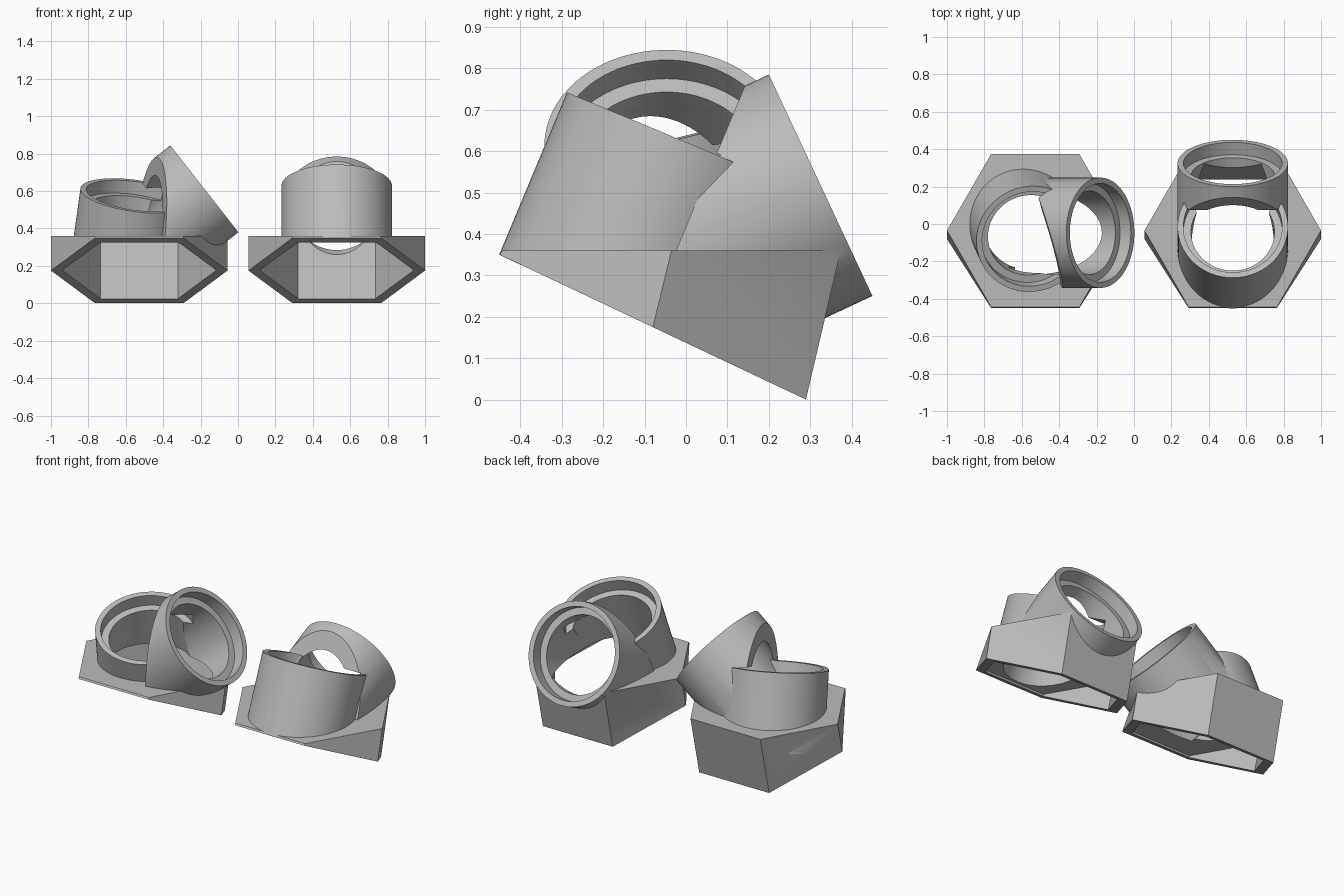
import bpy, bmesh, math
from mathutils import Vector, Matrix

if "Cube" in bpy.data.objects:
    bpy.data.objects.remove(bpy.data.objects["Cube"])

R_OUT, R_STEP, R_BORE, STEP = 0.295, 0.264, 0.223, 0.073
TILT = math.radians(25.3)
HEX = 0.472

grey = bpy.data.materials.new("plain_grey")
grey.diffuse_color = (0.5, 0.5, 0.5, 1)
grey.use_nodes = True
grey.node_tree.nodes["Principled BSDF"].inputs["Base Color"].default_value = grey.diffuse_color


def to_object(bm, name):
    bmesh.ops.recalc_face_normals(bm, faces=bm.faces)
    me = bpy.data.meshes.new(name)
    bm.to_mesh(me)
    bm.free()
    ob = bpy.data.objects.new(name, me)
    bpy.context.collection.objects.link(ob)
    return ob


def rod(p, q, r, name):
    """Solid cylinder from p to q."""
    d = q - p
    m = Matrix.Translation((p + q) / 2) @ d.to_track_quat('Z', 'Y').to_matrix().to_4x4()
    bm = bmesh.new()
    bmesh.ops.create_cone(bm, cap_ends=True, segments=96, radius1=r, radius2=r,
                          depth=d.length, matrix=m)
    return to_object(bm, name)


def wedge(cx, r, top, drop, name):
    """Hexagonal block with a level top and a tilted bottom."""
    bm = bmesh.new()
    low, high = [], []
    for i in range(6):
        a = math.radians(60 * i)
        x, v = r * math.cos(a), r * math.sin(a)
        low.append(bm.verts.new((cx + x, -0.08 + v * math.cos(TILT) - drop * math.sin(TILT),
                                 0.175 - v * math.sin(TILT) - drop * math.cos(TILT))))
        high.append(bm.verts.new((cx + x, -0.035 + v, top)))
    bm.faces.new(low)
    bm.faces.new(high)
    for i in range(6):
        j = (i + 1) % 6
        bm.faces.new((low[i], low[j], high[j], high[i]))
    return to_object(bm, name)


def half_space(point, normal, name):
    """Big box filling the side of a plane that the normal points to."""
    n = normal.normalized()
    m = Matrix.Translation(point + n) @ n.to_track_quat('Z', 'Y').to_matrix().to_4x4()
    bm = bmesh.new()
    bmesh.ops.create_cube(bm, size=2, matrix=m)
    return to_object(bm, name)


def combine(target, other, op):
    mod = target.modifiers.new("join", 'BOOLEAN')
    mod.operation, mod.solver, mod.object = op, 'EXACT', other
    bpy.context.view_layer.objects.active = target
    bpy.ops.object.modifier_apply(modifier=mod.name)
    bpy.data.objects.remove(other)


def fitting(name, cx, rim1, axis1, rim2, axis2):
    a1, a2 = axis1.normalized(), axis2.normalized()
    side = (a2 - a2.dot(a1) * a1).normalized()

    # outer tubes, the second one trimmed alongside the first
    tube = rod(rim1 - a1 * 0.45, rim1, R_OUT, name)
    branch = rod(rim2 - a2 * 0.75, rim2, R_OUT, "branch_tube")
    combine(branch, half_space(rim1 + side * 0.095, -side, "trim"), 'DIFFERENCE')
    combine(tube, branch, 'UNION')

    # hexagonal base, with everything below its tilted bottom removed
    combine(tube, wedge(cx, HEX, 0.36, 0, "base"), 'UNION')
    down = Vector((0, -math.sin(TILT), -math.cos(TILT)))
    combine(tube, half_space(Vector((cx, -0.08, 0.175)) + down * 0.0005, down, "floor_cut"),
            'DIFFERENCE')

    # hollow inside of the base
    combine(tube, wedge(cx, 0.412, 0.335, 0.02, "cavity"), 'DIFFERENCE')

    # stepped bores
    for rim, a, depth in ((rim1, a1, 0.41), (rim2, a2, 0.53)):
        combine(tube, rod(rim - a * depth, rim + a * 0.003, R_BORE, "bore"), 'DIFFERENCE')
        combine(tube, rod(rim - a * STEP, rim + a * 0.004, R_STEP, "step"), 'DIFFERENCE')

    tube.data.materials.clear()
    tube.data.materials.append(grey)
    for f in tube.data.polygons:
        f.material_index = 0
    bpy.ops.object.select_all(action='DESELECT')
    tube.select_set(True)
    bpy.context.view_layer.objects.active = tube
    bpy.ops.object.shade_smooth_by_angle(angle=math.radians(30))


V = Vector
# fitting with its branch pointing back
fitting("right_tube_fitting", 0.528, V((0.528, -0.015, 0.628)), V((0, 0.386, 0.923)),
        V((0.528, 0.325, 0.5175)), V((0, 0.907, 0.424)))
# fitting with its branch pointing sideways
fitting("left_tube_fitting", -0.528, V((-0.55, -0.08, 0.575)), V((0.132, -0.287, 0.949)),
        V((-0.18, -0.047, 0.612)), V((0.787, 0, 0.617)))
